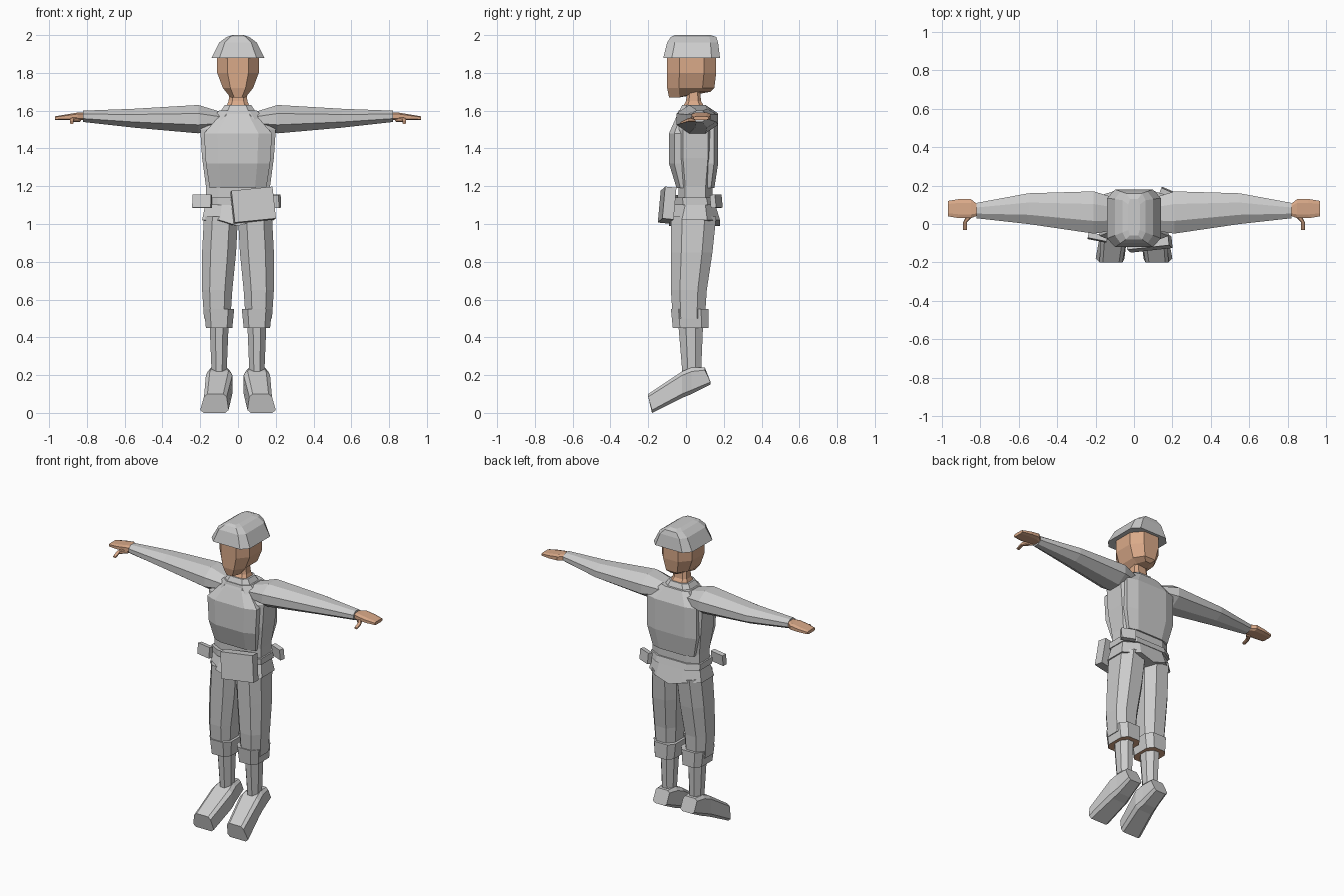
import bpy, bmesh
from mathutils import Matrix

cube = bpy.data.objects.get("Cube")
if cube:
    bpy.data.objects.remove(cube, do_unlink=True)


def material(name, colour):
    made = bpy.data.materials.new(name)
    made.use_nodes = True
    made.diffuse_color = (*colour, 1)
    shader = made.node_tree.nodes["Principled BSDF"]
    shader.inputs["Base Color"].default_value = (*colour, 1)
    return made


cloth = material("grey_cloth", (.6, .6, .6))
skin = material("warm_skin", (.7, .4, .25))


def finish(name, bm, colour):
    bmesh.ops.recalc_face_normals(bm, faces=bm.faces)
    mesh = bpy.data.meshes.new(name)
    bm.to_mesh(mesh)
    bm.free()
    mesh.materials.append(colour)
    part = bpy.data.objects.new(name, mesh)
    bpy.context.collection.objects.link(part)
    return part


def outline(half, middle, low, high, corner):
    """Rectangle with its corners cut off, as eight points."""
    centre, reach = (low + high) / 2, (high - low) / 2
    inner = 1 - corner
    quarter = [(inner, 1), (1, inner)]
    points = []
    for turn in range(4):
        for u, v in quarter:
            points.append((middle + u * half, centre + v * reach))
        # Each quarter is a mirror of the one before, walked the other way
        flip_u, flip_v = (1, -1) if turn % 2 == 0 else (-1, 1)
        quarter = [(u * flip_u, v * flip_v) for u, v in reversed(quarter)]
    return points


def section(at, half, low, high, middle=0):
    return at, half, low, high, middle


def upright(a, b, along):
    return a, b, along


def sideways(a, b, along):
    return along, a, b


def lengthways(a, b, along):
    return a, along, b


def loft(name, sections, colour=cloth, direction=upright, corner=.4):
    bm = bmesh.new()
    loops = []
    for at, half, low, high, middle in sections:
        shape = outline(half, middle, low, high, corner)
        loops.append([bm.verts.new(direction(a, b, at)) for a, b in shape])
    for lower, upper in zip(loops, loops[1:]):
        for i in range(len(lower)):
            bm.faces.new((lower[i - 1], lower[i], upper[i], upper[i - 1]))
    bm.faces.new(loops[0])
    bm.faces.new(loops[-1])
    return finish(name, bm, colour)


def pouch(name, centre, size, turn, tilt, roll=0):
    bm = bmesh.new()
    pose = Matrix.Translation(centre)
    for angle, axis in ((turn, "Z"), (tilt, "X"), (roll, "Y")):
        pose = pose @ Matrix.Rotation(angle, 4, axis)
    bmesh.ops.create_cube(bm, size=1, matrix=pose @ Matrix.Diagonal((*size, 1)))
    return finish(name, bm, cloth)


def pair(part):
    """Add the matching limb on the right."""
    mirror = part.modifiers.new("Mirror", "MIRROR")
    mirror.use_axis = (True, False, False)
    mirror.use_mirror_merge = False
    return part


# Jacket with raised chest and back panels
loft("jacket", [
    section(1.1, half=.17, low=-.04, high=.14),
    section(1.2, half=.17, low=-.04, high=.14),
    section(1.35, half=.19, low=-.06, high=.16),
    section(1.5, half=.2, low=-.06, high=.16),
    section(1.6, half=.1, low=-.04, high=.12)])
loft("chest_panel", [
    section(1.19, half=.15, low=-.05, high=.05),
    section(1.32, half=.17, low=-.09, high=.05),
    section(1.48, half=.18, low=-.09, high=.05),
    section(1.57, half=.1, low=-.05, high=.05)])
loft("back_panel", [
    section(1.19, half=.15, low=.06, high=.15),
    section(1.32, half=.18, low=.06, high=.17),
    section(1.52, half=.18, low=.06, high=.17),
    section(1.6, half=.1, low=.06, high=.13)])
loft("collar", [
    section(1.57, half=.11, low=-.05, high=.13),
    section(1.63, half=.07, low=-.02, high=.1)])

# Jacket skirt, its hem dipping at the middle of front and back
skirt = loft("jacket_skirt", [
    section(1.02, half=.19, low=-.09, high=.18),
    section(1.12, half=.17, low=-.05, high=.15)], corner=.5)
dip = bmesh.new()
dip.from_mesh(skirt.data)
hem = [e for e in dip.edges if all(v.co.z < 1.1 for v in e.verts)
       and abs(e.verts[0].co.y - e.verts[1].co.y) < .01]
cut = bmesh.ops.subdivide_edges(dip, edges=hem, cuts=1)
for v in cut["geom_inner"]:
    if isinstance(v, bmesh.types.BMVert):
        v.co.z -= .03
dip.to_mesh(skirt.data)
dip.free()

# Belt and its pouches
loft("belt", [
    section(1.1, half=.18, low=-.06, high=.16),
    section(1.14, half=.18, low=-.06, high=.15)])
pouch("large_pouch", (.08, -.1, 1.1), (.22, .06, .17), turn=.1, tilt=-.1, roll=-.1)
pouch("small_pouch", (-.19, -.07, 1.12), (.1, .03, .07), turn=-.2, tilt=-.1)
pouch("rear_pouch", (.18, .16, 1.12), (.09, .03, .07), turn=-.4, tilt=.1)

# Neck and head, with the chin drawn down
loft("neck", [
    section(1.6, half=.07, low=-.03, high=.11),
    section(1.65, half=.05, low=0, high=.08),
    section(1.74, half=.04, low=.01, high=.07)], skin)
head = loft("head", [
    section(1.7, half=.04, low=-.09, high=.13),
    section(1.72, half=.08, low=-.1, high=.15),
    section(1.8, half=.11, low=-.1, high=.16),
    section(1.9, half=.11, low=-.1, high=.16)], skin, corner=.5)
for v in head.data.vertices:
    if v.co.z < 1.71 and v.co.y < 0:
        v.co.z -= .03

# Helmet with a flared rim
loft("helmet", [
    section(1.88, half=.14, low=-.12, high=.18),
    section(1.96, half=.1, low=-.1, high=.17),
    section(1.99, half=.06, low=-.08, high=.16),
    section(2, half=.03, low=-.06, high=.13)], corner=.3)

# Arms
pair(loft("sleeve", [
    section(.08, middle=.05, half=.08, low=1.51, high=1.59),
    section(.21, middle=.06, half=.11, low=1.48, high=1.63),
    section(.55, middle=.08, half=.08, low=1.51, high=1.61),
    section(.82, middle=.07, half=.04, low=1.54, high=1.6)],
    direction=sideways, corner=.6))
pair(loft("hand", [
    section(.8, middle=.07, half=.02, low=1.55, high=1.59),
    section(.85, middle=.08, half=.05, low=1.55, high=1.59),
    section(.91, middle=.08, half=.05, low=1.55, high=1.58),
    section(.97, middle=.08, half=.04, low=1.55, high=1.57)], skin, sideways))
pair(loft("thumb", [
    section(.05, middle=.85, half=.02, low=1.54, high=1.57),
    section(.01, middle=.88, half=.01, low=1.54, high=1.56),
    section(-.03, middle=.88, half=.01, low=1.53, high=1.54)], skin, lengthways))

# Legs, with bare skin showing under the cuffs
pair(loft("trouser_leg", [
    section(.5, middle=.11, half=.07, low=-.07, high=.1),
    section(.65, middle=.11, half=.08, low=-.08, high=.11),
    section(.85, middle=.1, half=.09, low=-.08, high=.14),
    section(1.04, middle=.09, half=.09, low=-.08, high=.16)], corner=.5))
cuff = pair(loft("trouser_cuff", [
    section(.45, middle=.1, half=.07, low=-.07, high=.12),
    section(.55, middle=.1, half=.08, low=-.08, high=.12)]))
cuff.data.materials.append(skin)
for face in cuff.data.polygons:
    if face.normal.z < -.9:
        face.material_index = 1
pair(loft("shin", [
    section(.22, middle=.1, half=.04, low=-.02, high=.08),
    section(.46, middle=.1, half=.05, low=-.04, high=.09)], corner=.6))

# Boots, with the toes pointing down and leaning back at the sole
boot = pair(loft("boot", [
    section(-.2, middle=.12, half=.06, low=0, high=.1),
    section(-.02, middle=.1, half=.07, low=.08, high=.22),
    section(.03, middle=.1, half=.06, low=.1, high=.24),
    section(.12, middle=.1, half=.05, low=.15, high=.24)],
    direction=lengthways, corner=.3))
for v in boot.data.vertices:
    if v.co.y > .1:
        v.co.y += .01 if v.co.z < .2 else -.02
    elif v.co.y < -.1 and v.co.z < .05:
        v.co.y += .02
        v.co.x += .02 if v.co.x > .12 else -.01
